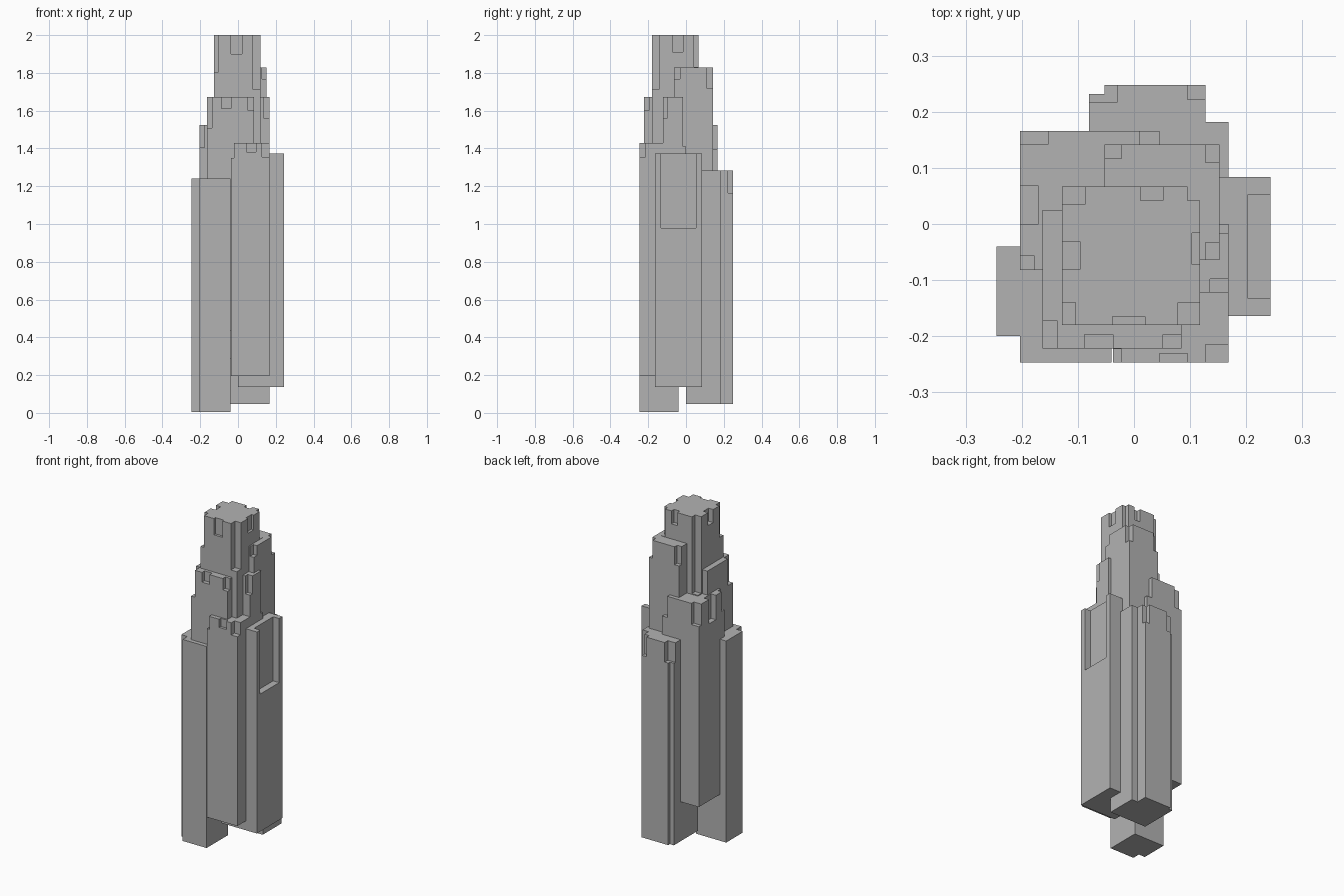
import bpy
import bmesh

cube = bpy.data.objects.get("Cube")
if cube:
    bpy.data.objects.remove(cube, do_unlink=True)

# Every block has the same height; only its top level and footprint differ
BLOCK_HEIGHT = 1.236
MARGIN = 0.02
FULL = BLOCK_HEIGHT + MARGIN

stone = bpy.data.materials.new("plain_grey")
stone.use_nodes = True
GREY = (0.45, 0.45, 0.45, 1)
stone.diffuse_color = GREY
stone.node_tree.nodes["Principled BSDF"].inputs["Base Color"].default_value = GREY


def make_box(name, low, high):
    """Axis-aligned box between two corners."""
    mesh = bpy.data.meshes.new(name)
    bm = bmesh.new()
    bmesh.ops.create_cube(bm, size=1)
    for vert in bm.verts:
        vert.co = [lo if c < 0 else hi for c, lo, hi in zip(vert.co, low, high)]
    bm.to_mesh(mesh)
    bm.free()
    mesh.materials.append(stone)
    obj = bpy.data.objects.new(name, mesh)
    bpy.context.scene.collection.objects.link(obj)
    return obj


class Block:
    """A tall block whose rim can be notched at corners and sides."""

    def __init__(self, name, top, x, y):
        self.top, self.x, self.y = top, x, y
        bottom = max(0, top - BLOCK_HEIGHT)
        self.obj = make_box(name, (x[0], y[0], bottom), (x[1], y[1], top))
        self.cutters = []

    def cut(self, x, y, drop):
        cutter = make_box(self.obj.name + "_cutter",
                          (x[0], y[0], self.top - drop),
                          (x[1], y[1], self.top + MARGIN))
        cutter.hide_render = True
        modifier = self.obj.modifiers.new("notch", "BOOLEAN")
        modifier.operation = "DIFFERENCE"
        modifier.solver = "EXACT"
        modifier.object = cutter
        self.cutters.append(cutter)

    def strip(self, side, depth):
        """Range reaching from outside a face to the given depth."""
        low, high = self.x if side in ("left", "right") else self.y
        if side in ("left", "back"):
            return (high - depth, high + MARGIN)
        return (low - MARGIN, low + depth)

    def corner(self, side, end, width, depth, drop):
        self.cut(self.strip(side, width), self.strip(end, depth), drop)

    def slot(self, side, span, depth, drop):
        strip = self.strip(side, depth)
        if side in ("left", "right"):
            self.cut(strip, span, drop)
        else:
            self.cut(span, strip, drop)

    def finish(self):
        """Bake the cuts and remove the cutters."""
        graph = bpy.context.evaluated_depsgraph_get()
        baked = bpy.data.meshes.new_from_object(self.obj.evaluated_get(graph))
        self.obj.modifiers.clear()
        self.obj.data = baked
        for cutter in self.cutters:
            bpy.data.objects.remove(cutter, do_unlink=True)


# Lowest block, with a full-height corner recess
foot = Block("front_right_foot", 1.24, (-0.245, -0.04), (-0.247, -0.04))
foot.corner("right", "front", 0.042, 0.047, FULL)

# Rear block with stepped rear corners
rear = Block("rear_block", 1.283, (-0.08, 0.168), (0, 0.248))
rear.corner("left", "back", 0.041, 0.066, FULL)
rear.corner("right", "back", 0.027, 0.016, FULL)
rear.corner("right", "back", 0.051, 0.031, 0.12)
rear.corner("left", "back", 0.073, 0.026, 0.12)

# Side slab with a tall recessed panel open at the top
slab = Block("left_slab", 1.373, (0, 0.243), (-0.164, 0.084))
slab.slot("left", (-0.132, 0.052), 0.041, 0.393)

# Front block
front = Block("front_block", 1.43, (-0.037, 0.168), (-0.247, 0))
front.corner("right", "front", 0.015, 0.024, 0.08)
front.slot("front", (0.045, 0.095), 0.016, 0.05)
front.corner("left", "front", 0.041, 0.032, 0.075)
front.corner("left", "back", 0.016, 0.016, 0.02)

# Rear right block
side = Block("rear_right_block", 1.525, (-0.203, 0.045), (-0.082, 0.166))
side.corner("right", "front", 0.025, 0.026, 0.12)
side.slot("right", (0, 0.068), 0.033, 0.15)
side.corner("right", "back", 0.05, 0.024, 0.13)
side.corner("left", "back", 0.035, 0.024, 0.13)

# Upper front shoulder
shoulder = Block("front_shoulder", 1.672, (-0.163, 0.085), (-0.222, 0.025))
shoulder.corner("right", "front", 0.026, 0.05, 0.165)
shoulder.slot("front", (-0.088, -0.037), 0.025, 0.06)
shoulder.corner("left", "front", 0.033, 0.025, 0.07)

# Narrow left shoulder
pier = Block("left_shoulder", 1.672, (0.06, 0.168), (-0.122, -0.016))
pier.corner("left", "front", 0.033, 0.024, 0.11)

# Upper rear shoulder
back = Block("rear_shoulder", 1.828, (-0.053, 0.152), (-0.064, 0.142))
back.corner("right", "back", 0.031, 0.025, 0.11)
back.corner("left", "back", 0.025, 0.032, 0.11)
back.corner("left", "front", 0.025, 0.031, 0.06)

# Central tower with a notched crown
tower = Block("central_tower", 2, (-0.128, 0.118), (-0.18, 0.067))
tower.corner("right", "front", 0.024, 0.04, 0.195)
tower.corner("left", "front", 0.04, 0.04, 0.285)
tower.corner("left", "back", 0.023, 0.025, 0.17)
tower.corner("right", "back", 0.041, 0.032, 0.47)
tower.slot("front", (-0.038, 0.02), 0.015, 0.1)
tower.slot("left", (-0.072, -0.016), 0.015, 0.09)
tower.slot("back", (0.012, 0.052), 0.025, 0.08)
tower.slot("right", (-0.081, -0.031), 0.032, 0.08)

for block in (foot, rear, slab, front, side, shoulder, pier, back, tower):
    block.finish()
